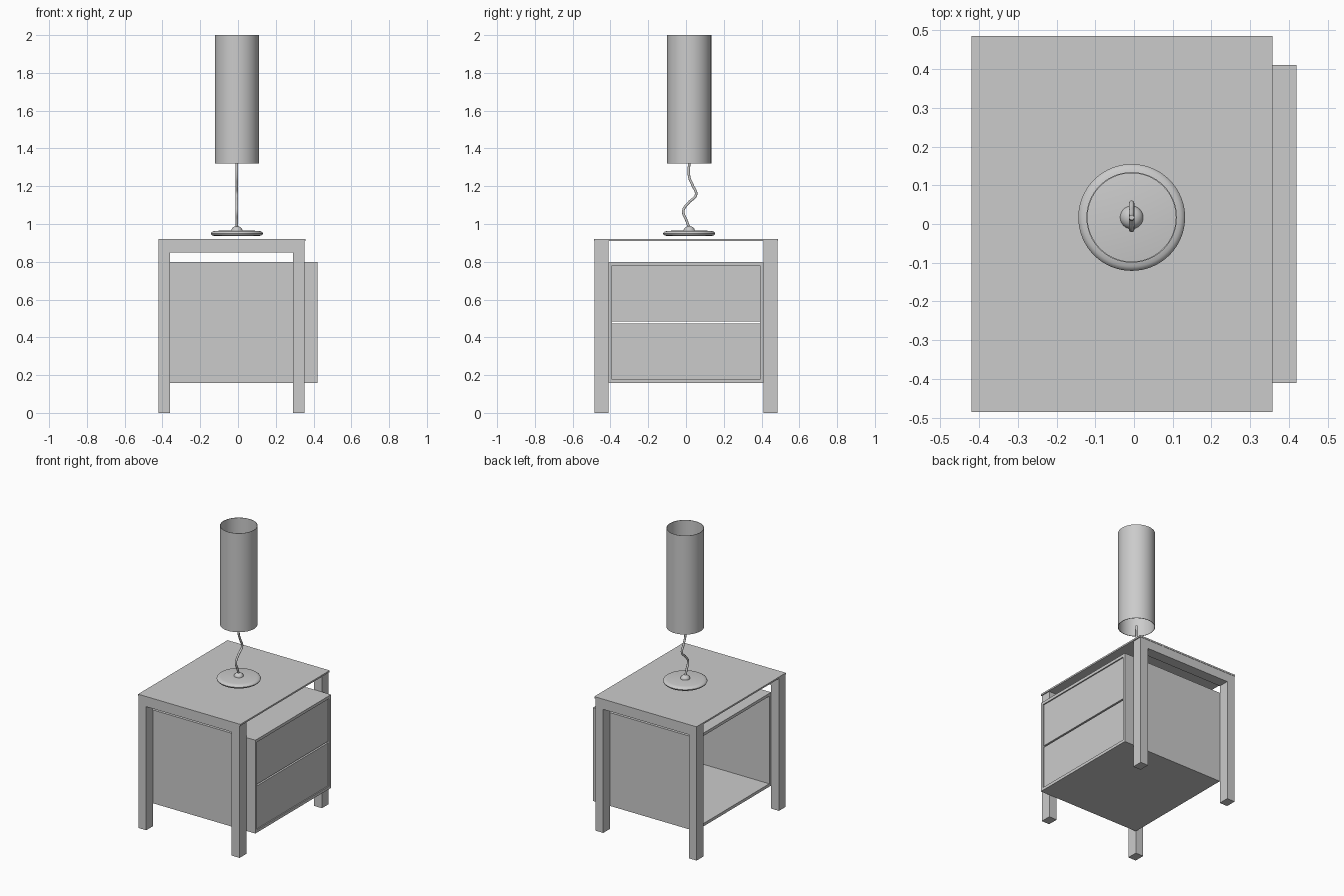
import bpy, math

if "Cube" in bpy.data.objects:
    bpy.data.objects.remove(bpy.data.objects["Cube"])

def box(name, x, y, z):
    """Axis-aligned box from (min, max) pairs."""
    bpy.ops.mesh.primitive_cube_add(size=1, location=[sum(r) / 2 for r in (x, y, z)])
    o = bpy.context.object
    o.name = name
    o.scale = [r[1] - r[0] for r in (x, y, z)]
    bpy.ops.object.transform_apply(location=False, rotation=False, scale=True)
    return o

def lathe(name, profile, center, closed=False, seg=64):
    """Revolve (radius, z) points around a vertical axis."""
    verts, faces, rings = [], [], []
    for r, z in profile:
        n = 1 if r == 0 else seg
        rings.append([len(verts) + i for i in range(n)])
        verts += [(r * math.cos(2 * math.pi * i / seg),
                   r * math.sin(2 * math.pi * i / seg), z) for i in range(n)]
    pairs = list(zip(rings, rings[1:]))
    if closed:
        pairs.append((rings[-1], rings[0]))
    for a, b in pairs:
        for i in range(seg):
            j = (i + 1) % seg
            quad = [a[i % len(a)], a[j % len(a)], b[j % len(b)], b[i % len(b)]]
            faces.append(list(dict.fromkeys(quad)))
    me = bpy.data.meshes.new(name)
    me.from_pydata(verts, [], faces)
    o = bpy.data.objects.new(name, me)
    o.location = (center[0], center[1], 0)
    bpy.context.collection.objects.link(o)
    bpy.ops.object.select_all(action='DESELECT')
    o.select_set(True)
    bpy.context.view_layer.objects.active = o
    bpy.ops.object.shade_smooth_by_angle(angle=math.radians(40))
    return o

# Table: thin top on two leg frames
box("table_top", (-0.42, 0.358), (-0.486, 0.486), (0.91, 0.921))
for side, y in (("front", (-0.484, -0.411)), ("back", (0.411, 0.484))):
    box(side + "_left_leg", (-0.42, -0.36), y, (0, 0.91))
    box(side + "_right_leg", (0.291, 0.351), y, (0, 0.91))
    box(side + "_rail", (-0.36, 0.291), y, (0.85, 0.91))

# Cabinet shell, open on the left, drawers facing right
cx, t = (-0.36, 0.42), 0.02
box("cabinet_bottom", cx, (-0.411, 0.411), (0.158, 0.158 + t))
box("cabinet_lid", cx, (-0.411, 0.411), (0.80 - t, 0.80))
for side, y in (("front", (-0.411, -0.391)), ("back", (0.391, 0.411))):
    box("cabinet_" + side + "_wall", cx, y, (0.158 + t, 0.80 - t))

# Drawer fronts with a slit between them
for name, z in (("lower", (0.178, 0.473)), ("upper", (0.484, 0.78))):
    box(name + "_drawer_front", (0.392, 0.412), (-0.391, 0.391), z)

# Lamp
c = (-0.006, 0.017)
lathe("lamp_base", [(0, 0.937), (0.118, 0.937), (0.130, 0.939), (0.136, 0.944),
                    (0.138, 0.950), (0.135, 0.956), (0.127, 0.961),
                    (0.112, 0.964), (0, 0.966)], c)
lathe("stem_knob", [(0, 0.96), (0.03, 0.96)] +
      [(0.03 * math.cos(a * math.pi / 16), 0.964 + 0.025 * math.sin(a * math.pi / 16))
       for a in range(8)] + [(0, 0.989)], c, seg=32)
lathe("lamp_shade", [(0.117, 1.32), (0.117, 2.0), (0.114, 2.0), (0.114, 1.32)], c, closed=True)

# Wavy stem
cu = bpy.data.curves.new("lamp_stem", 'CURVE')
cu.dimensions = '3D'
cu.bevel_depth = 0.007
cu.bevel_resolution = 3
cu.use_fill_caps = True
sp = cu.splines.new('BEZIER')
path = [(0.017, 0.98), (0.002, 1.02), (-0.014, 1.07), (0.016, 1.115), (0.053, 1.155),
        (0.035, 1.205), (0.017, 1.25), (0.017, 1.33)]
sp.bezier_points.add(len(path) - 1)
for p, (y, z) in zip(sp.bezier_points, path):
    p.co = (c[0], y, z)
    p.handle_left_type = p.handle_right_type = 'AUTO'
stem = bpy.data.objects.new("lamp_stem", cu)
bpy.context.collection.objects.link(stem)
